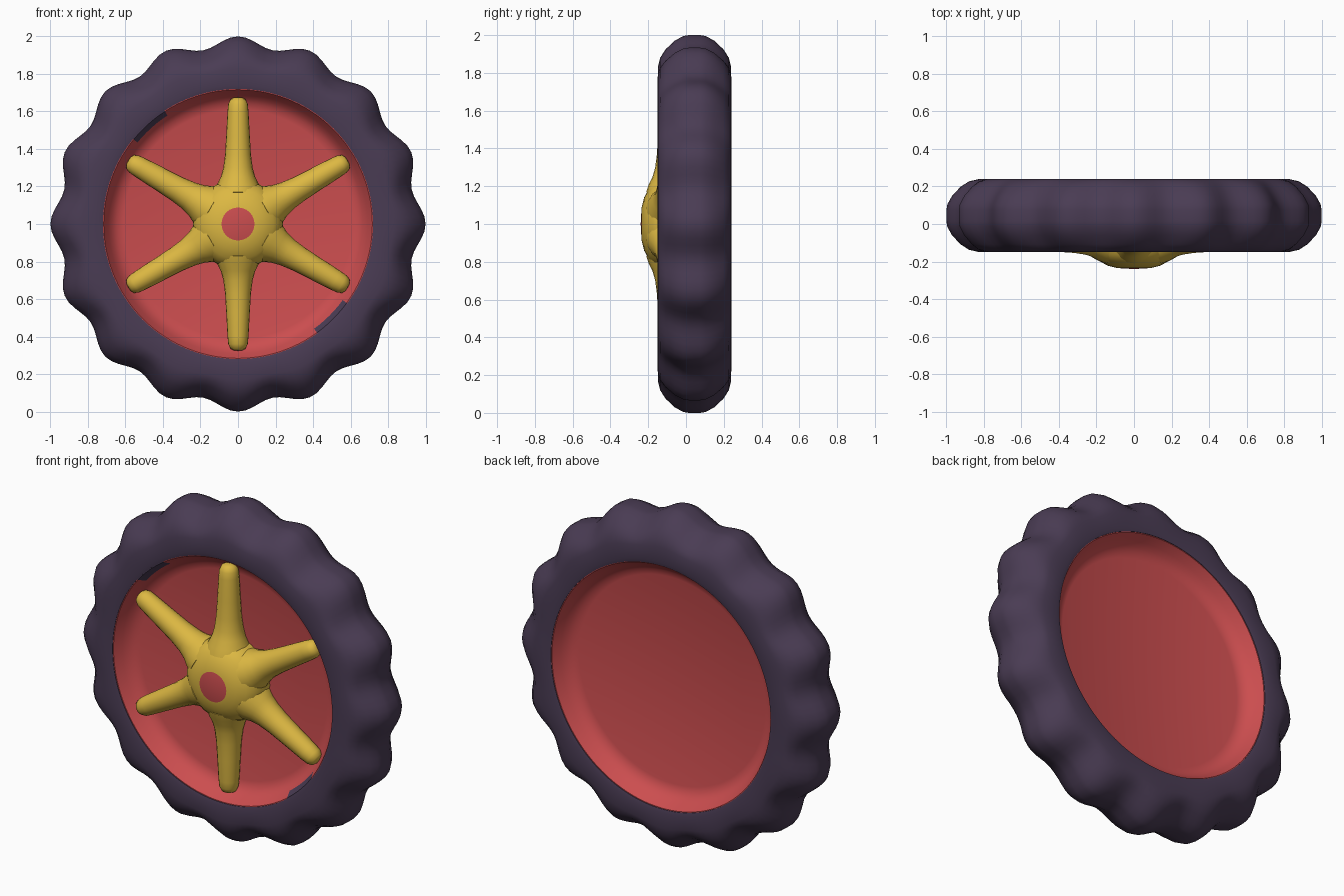
import bpy, bmesh
from math import sin, cos, pi, atan2, degrees, radians
from mathutils import Matrix, Vector

cube = bpy.data.objects.get("Cube")
if cube:
    bpy.data.objects.remove(cube, do_unlink=True)


def material(name, rgb):
    mat = bpy.data.materials.new(name)
    mat.use_nodes = True
    mat.diffuse_color = (*rgb, 1)
    mat.node_tree.nodes["Principled BSDF"].inputs["Base Color"].default_value = (*rgb, 1)
    return mat


RUBBER = material("dark purple rubber", (0.068, 0.045, 0.088))
RED = material("red paint", (0.6, 0.075, 0.078))
YELLOW = material("yellow paint", (0.72, 0.48, 0.055))

MID = 0.045                                   # middle plane of the tyre
AXLE = Matrix.Translation((0, 0, 1)) @ Matrix.Rotation(-pi / 2, 4, 'X')


def lathe(name, profile, matrix, mats, segments, closed=False, shape=None, paint=None, angle=50):
    """Turn (radius, height) points about local z; shape bends radii, paint picks slots."""
    bm = bmesh.new()
    rings = []
    for i in range(segments):
        a = 2 * pi * i / segments
        ring = []
        for r, h in profile:
            if shape:
                r = shape(r, a)
            ring.append(bm.verts.new((r * cos(a), r * sin(a), h)))
        rings.append(ring)
    count = len(profile)
    for i in range(segments):
        a, b = rings[i], rings[(i + 1) % segments]
        for j in range(count if closed else count - 1):
            k = (j + 1) % count
            bm.faces.new((a[j], b[j], b[k], a[k]))
    bmesh.ops.remove_doubles(bm, verts=bm.verts, dist=0.0001)
    bm.transform(matrix)
    bmesh.ops.recalc_face_normals(bm, faces=bm.faces)
    if paint:
        for f in bm.faces:
            f.material_index = paint(f.calc_center_median())
    mesh = bpy.data.meshes.new(name)
    bm.to_mesh(mesh)
    bm.free()
    obj = bpy.data.objects.new(name, mesh)
    bpy.context.collection.objects.link(obj)
    for m in mats:
        mesh.materials.append(m)
    bpy.ops.object.select_all(action='DESELECT')
    obj.select_set(True)
    bpy.context.view_layer.objects.active = obj
    bpy.ops.object.shade_smooth_by_angle(angle=radians(angle))
    return obj


def mirrored(half):
    """Complete a half profile across the middle plane of the tyre."""
    return [(r, MID - h) for r, h in half] + [(r, MID + h) for r, h in reversed(half)]


# Tyre with sixteen rounded lobes that fade out down the sidewalls
def lobes(r, a):
    fade = min(1, max(0, (r - 0.8) / 0.15))
    return r + fade * 0.028 * (cos(16 * a) - 1)


tyre_half = [(0.72, 0.19), (0.74, 0.195), (0.83, 0.194), (0.88, 0.182),
             (0.925, 0.153), (0.97, 0.105), (0.995, 0.06), (1.0, 0.03)]
lathe("tyre", mirrored(tyre_half), AXLE, [RUBBER], 160, closed=True, shape=lobes)


# Dished wheel disc, with two dark patches where the rubber laps onto the rim
def rim_paint(c):
    angle = degrees(atan2(c.z - 1, c.x))
    on_lip = c.y < -0.1 and (c.x ** 2 + (c.z - 1) ** 2) ** 0.5 > 0.69
    return int(on_lip and (122 < angle < 141 or -53 < angle < -37))


disc_half = [(0, 0.085), (0.61, 0.085), (0.645, 0.095), (0.67, 0.115),
             (0.69, 0.14), (0.716, 0.187), (0.73, 0.187)]
lathe("wheel_disc", mirrored(disc_half), AXLE, [RED, RUBBER], 120, paint=rim_paint)

# Domed hub with a red centre cap
hub_profile = [(0, -0.24), (0.088, -0.235), (0.14, -0.222), (0.19, -0.195),
               (0.22, -0.165), (0.238, -0.12), (0.24, -0.07), (0.235, -0.02), (0, -0.02)]
lathe("hub", hub_profile, AXLE, [YELLOW, RED], 24,
      paint=lambda c: int(c.y < -0.23))

# Six tapered spokes, flared where they meet the hub
spoke_profile = [(0, 0.1), (0.125, 0.17), (0.112, 0.21), (0.092, 0.25), (0.078, 0.3),
                 (0.069, 0.37), (0.063, 0.47), (0.056, 0.6), (0.052, 0.64),
                 (0.04, 0.665), (0.022, 0.674), (0, 0.676)]
for n in range(6):
    turn = Matrix.Rotation(n * pi / 3, 4, 'Y')
    place = Matrix.Translation((0, -0.085, 1)) @ turn
    lathe(f"spoke_{n + 1}", spoke_profile, place, [YELLOW], 20)
